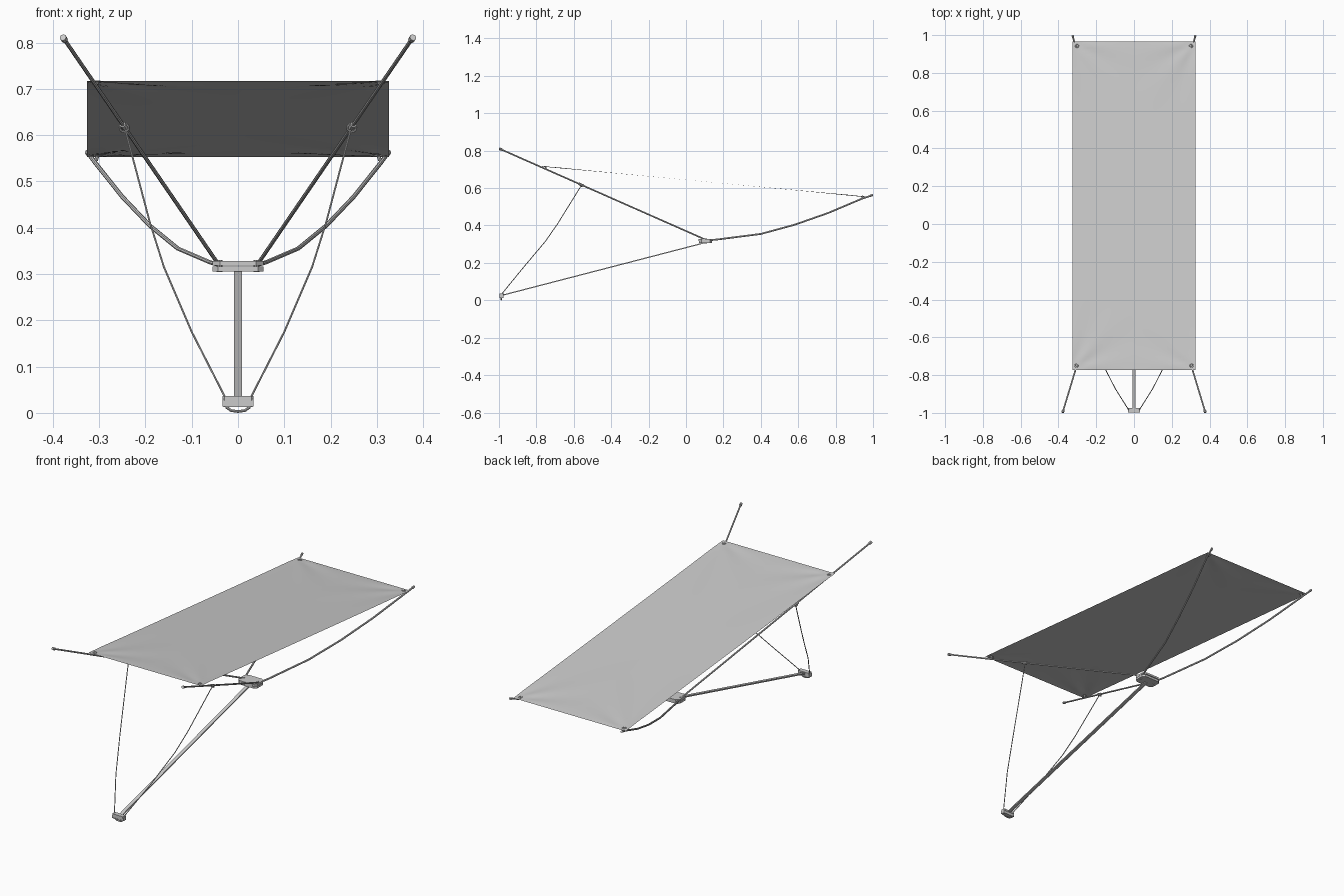
import bpy, bmesh, math
from mathutils import Vector

if "Cube" in bpy.data.objects:
    bpy.data.objects.remove(bpy.data.objects["Cube"])


def link(name, mesh):
    ob = bpy.data.objects.new(name, mesh)
    bpy.context.collection.objects.link(ob)
    return ob


def smooth(ob):
    bpy.ops.object.select_all(action='DESELECT')
    ob.select_set(True)
    bpy.context.view_layer.objects.active = ob
    bpy.ops.object.shade_smooth_by_angle(angle=math.radians(40))


def tube(name, pts, r, res=2):
    """Round rod or cord along a polyline."""
    cu = bpy.data.curves.new(name, 'CURVE')
    cu.dimensions = '3D'
    cu.bevel_depth, cu.bevel_resolution, cu.use_fill_caps = r, res, True
    sp = cu.splines.new('POLY')
    sp.points.add(len(pts) - 1)
    for p, co in zip(sp.points, pts):
        p.co = (*co, 1)
    ob = link(name, cu)
    bpy.ops.object.select_all(action='DESELECT')
    ob.select_set(True)
    bpy.context.view_layer.objects.active = ob
    bpy.ops.object.convert(target='MESH')
    smooth(bpy.context.object)


def box(name, loc, size, bevel=0.0, rx=0.0):
    bm = bmesh.new()
    bmesh.ops.create_cube(bm, size=1)
    bmesh.ops.scale(bm, vec=size, verts=bm.verts)
    if bevel:
        # chamfer the upright corners only
        up = [e for e in bm.edges
              if abs((e.verts[0].co - e.verts[1].co).normalized().z) > 0.9]
        bmesh.ops.bevel(bm, geom=up, offset=bevel, segments=1, affect='EDGES')
    me = bpy.data.meshes.new(name)
    bm.to_mesh(me)
    bm.free()
    ob = link(name, me)
    ob.location, ob.rotation_euler = loc, (rx, 0, 0)
    return ob


def ring(name, loc, axis, R, r):
    bpy.ops.mesh.primitive_torus_add(
        location=loc, rotation=Vector(axis).to_track_quat('Z', 'Y').to_euler(),
        major_radius=R, minor_radius=r, major_segments=16, minor_segments=6)
    bpy.context.object.name = name
    smooth(bpy.context.object)


# Banner: sloping sheet with faint folds fanning out from the corners
Y0, Y1, Z0, Z1, W = -0.772, 0.966, 0.717, 0.553, 0.326


def banner_z(x, y):
    return Z0 + (Z1 - Z0) * (y - Y0) / (Y1 - Y0)


bm = bmesh.new()
bmesh.ops.create_grid(bm, x_segments=40, y_segments=100, size=1)
for v in bm.verts:
    x, y = v.co.x * W, (Y0 + Y1) / 2 + v.co.y * (Y1 - Y0) / 2
    fold = 0
    for cy in (Y0, Y1):
        dx, dy = W - abs(x), abs(y - cy)
        d = math.hypot(dx, dy)
        fold += 0.003 * math.sin(9 * math.atan2(dy, dx)) * min(d / 0.1, 1) * math.exp(-d / 0.22)
    v.co = (x, y, banner_z(x, y) + fold)
me = bpy.data.meshes.new("banner")
bm.to_mesh(me)
bm.free()
smooth(link("banner", me))
normal = Vector((0, (Z0 - Z1) / (Y1 - Y0), 1))

for s, side in ((-1, "left"), (1, "right")):
    # Straight front arm with tip cap
    a, b = Vector((s * 0.043, 0.11, 0.322)), Vector((s * 0.378, -0.998, 0.811))
    d = (b - a).normalized()
    tube(f"front_arm_{side}", [a, b], 0.0042)
    tube(f"front_arm_tip_{side}", [b - d * 0.014, b], 0.0072)
    # Bent rear arm with tip cap
    rear = [(0.045, 0.12, 0.321), (0.06, 0.165, 0.325), (0.13, 0.40, 0.355),
            (0.19, 0.58, 0.404), (0.25, 0.76, 0.467), (0.309, 0.935, 0.541),
            (0.325, 0.998, 0.563)]
    rear = [Vector((s * x, y, z)) for x, y, z in rear]
    tube(f"rear_arm_{side}", rear, 0.0047)
    tube(f"rear_arm_tip_{side}", [rear[-1] - Vector((s * .003, .012, .004)), rear[-1]], 0.006)
    # Arm collar and cord ring
    c = a.lerp(b, 0.605)
    tube(f"cord_collar_{side}", [c - d * 0.014, c + d * 0.014], 0.0072)
    ring(f"cord_ring_{side}", c + Vector((0, -0.002, -0.002)), (0, 1, 0.4), 0.0095, 0.0025)
    # Cord down to the foot
    cord = [(0.028, -0.985, 0.034), (0.1, -0.87, 0.175), (0.16, -0.752, 0.315),
            (0.19, -0.686, 0.41), (0.243, -0.562, 0.61)]
    tube(f"cord_{side}", [(s * x, y, z) for x, y, z in cord], 0.0022, 1)
    # Banner eyelets and the hooks holding them to the arms
    for x, y, end in ((0.305, -0.75, "front"), (0.302, 0.943, "rear")):
        p = Vector((s * x, y, banner_z(x, y)))
        ring(f"{end}_eyelet_{side}", p, normal, 0.008, 0.0025)
        low = p.z - 0.012 if end == "front" else p.z - 0.01
        tube(f"{end}_hook_{side}", [p + Vector((0, 0, 0.003)), (s * 0.307, y, low)], 0.004)

# Hub: two stacked plates with chamfered corners and pivots
box("hub_lower_plate", (0, 0.105, 0.311), (0.11, 0.07, 0.011), 0.012)
box("hub_upper_plate", (0, 0.105, 0.323), (0.11, 0.078, 0.010), 0.016)
for s in (-1, 1):
    tube("hub_pivot", [(s * 0.04, 0.105, 0.304), (s * 0.04, 0.105, 0.330)], 0.006)

# Support leg: flat channel from hub to foot
p, q = Vector((0, 0.115, 0.313)), Vector((0, -0.992, 0.026))
rx = math.atan2(p.z - q.z, p.y - q.y)
box("support_leg", (p + q) / 2, (0.018, (p - q).length, 0.003), 0, rx)
for s in (-1, 1):
    box("leg_flange", (p + q) / 2 + Vector((s * 0.0075, 0, -0.002)),
        (0.003, (p - q).length, 0.005), 0, rx)

# Foot: clamp body, side cheeks and a curved pad below
box("foot_body", (0, -0.986, 0.021), (0.05, 0.020, 0.014))
box("foot_top", (0, -0.986, 0.032), (0.066, 0.024, 0.010), 0.004)
box("foot_bottom", (0, -0.986, 0.015), (0.062, 0.022, 0.005), 0.004)
for s in (-1, 1):
    box("foot_cheek", (s * 0.029, -0.986, 0.022), (0.008, 0.022, 0.016))
tube("foot_pad", [(-0.026, -0.988, 0.013), (-0.015, -0.988, 0.005), (0, -0.988, 0.003),
                  (0.015, -0.988, 0.005), (0.026, -0.988, 0.013)], 0.003)
